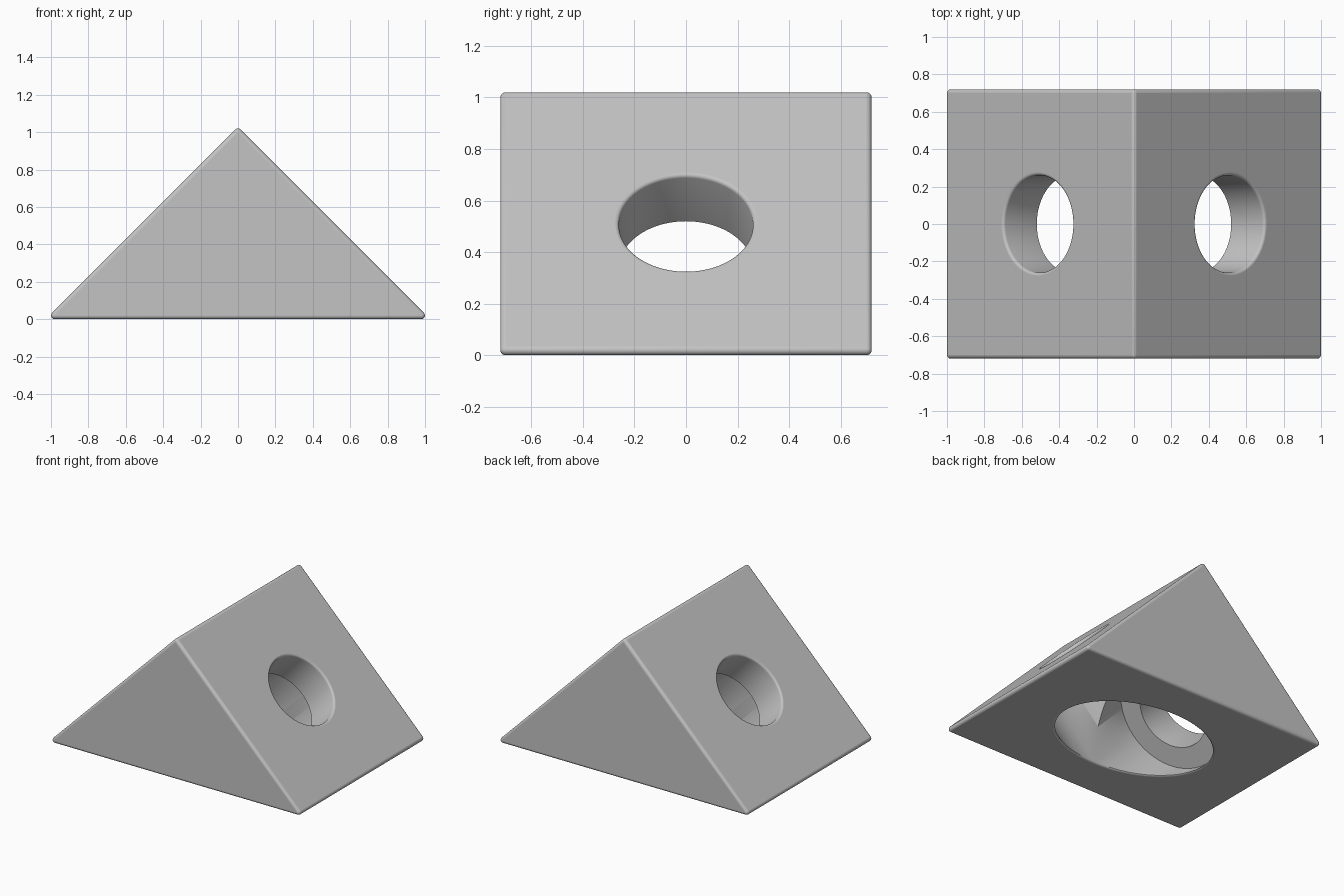
import bpy
import bmesh
import math
from mathutils import Matrix, Vector

if "Cube" in bpy.data.objects:
    bpy.data.objects.remove(bpy.data.objects["Cube"], do_unlink=True)

HALF = 1.028      # half base and apex height before rounding
DEPTH = 0.72      # half depth
ROUND = 0.02      # outer edge radius
HOLE = 0.26       # through hole radius
BORE = 0.41       # counterbore radius
SEAT = 0.475      # counterbore floor, measured along the hole axis
RIM = 0.015       # hole rim rounding
SLOPE = HALF / math.sqrt(2)

grey = bpy.data.materials.new("light grey")
grey.use_nodes = True
grey.diffuse_color = (0.55, 0.55, 0.55, 1)
grey.node_tree.nodes["Principled BSDF"].inputs["Base Color"].default_value = (0.55, 0.55, 0.55, 1)


def make_object(name, bm):
    bmesh.ops.recalc_face_normals(bm, faces=bm.faces)
    mesh = bpy.data.meshes.new(name)
    bm.to_mesh(mesh)
    bm.free()
    obj = bpy.data.objects.new(name, mesh)
    bpy.context.collection.objects.link(obj)
    mesh.materials.append(grey)
    return obj


def lathe(name, profile, matrix, steps=96):
    """Closed solid turned around z from (radius, height) points."""
    bm = bmesh.new()
    verts = [bm.verts.new((r, 0, z)) for r, z in profile]
    edges = [bm.edges.new(pair) for pair in zip(verts, verts[1:])]
    bmesh.ops.spin(bm, geom=verts + edges, cent=(0, 0, 0), axis=(0, 0, 1),
                   angle=math.tau, steps=steps, use_duplicate=False)
    bmesh.ops.remove_doubles(bm, verts=bm.verts, dist=1e-5)
    bmesh.ops.transform(bm, matrix=matrix, verts=bm.verts)
    return make_object(name, bm)


# Rounded wedge: hull around a small sphere at each inset corner
bm = bmesh.new()
inset = ROUND / math.tan(math.pi / 8)
corners = [(HALF - inset, ROUND), (inset - HALF, ROUND), (0, HALF - ROUND * math.sqrt(2))]
for x, z in corners:
    for y in (ROUND - DEPTH, DEPTH - ROUND):
        place = Matrix.Translation((x, y, z)) @ Matrix.Rotation(math.pi / 2, 4, 'X')
        bmesh.ops.create_uvsphere(bm, u_segments=16, v_segments=8, radius=ROUND, matrix=place)
bmesh.ops.delete(bm, geom=list(bm.faces), context='FACES_ONLY')
bmesh.ops.delete(bm, geom=list(bm.edges), context='EDGES_FACES') if bm.edges else None
if not bm.verts:
    raise RuntimeError("corner points missing")
hull = bmesh.ops.convex_hull(bm, input=list(bm.verts))
inner = [v for v in bm.verts if not v.link_faces]
bmesh.ops.delete(bm, geom=inner, context='VERTS')
bmesh.ops.dissolve_limit(bm, angle_limit=0.01, verts=bm.verts, edges=bm.edges)
wedge = make_object("wedge_bracket", bm)

# Stepped hole cutters, square to each slope, with a rounded rim
quarter = [i * math.pi / 8 for i in range(5)]
rim = [(HOLE + RIM * (1 - math.cos(a)), SLOPE - RIM + RIM * math.sin(a)) for a in quarter]
profile = [(0, -0.5), (BORE, -0.5), (BORE, SEAT), (HOLE, SEAT)] + rim
profile += [(HOLE + RIM, 0.9), (0, 0.9)]
cutters = [lathe(name, profile, Matrix.Rotation(side * math.pi / 4, 4, 'Y'))
           for name, side in (("left_hole_cutter", 1), ("right_hole_cutter", -1))]

# Rounded mouth of the bores in the base
mouth = [(BORE + RIM * (1 - math.cos(a)), RIM - RIM * math.sin(a)) for a in quarter]
profile = [(0, RIM)] + mouth + [(BORE + RIM, -0.1), (0, -0.1)]
cutters.append(lathe("base_mouth_cutter", profile,
                     Matrix.Scale(math.sqrt(2), 4, Vector((1, 0, 0)))))

for cutter in cutters:
    cut = wedge.modifiers.new(cutter.name, 'BOOLEAN')
    cut.operation = 'DIFFERENCE'
    cut.solver = 'EXACT'
    cut.object = cutter

# Apply the cuts, then discard the cutters
bpy.context.view_layer.update()
evaluated = wedge.evaluated_get(bpy.context.evaluated_depsgraph_get())
mesh = bpy.data.meshes.new_from_object(evaluated)
wedge.modifiers.clear()
wedge.data = mesh
for cutter in cutters:
    bpy.data.objects.remove(cutter, do_unlink=True)
mesh.materials.clear()
mesh.materials.append(grey)

# Smooth rounds and bores, with the large flats kept true
bpy.ops.object.select_all(action='DESELECT')
wedge.select_set(True)
bpy.context.view_layer.objects.active = wedge
bpy.ops.object.shade_smooth_by_angle(angle=math.radians(35))
for face in mesh.polygons:
    if face.area > 0.05:
        face.use_smooth = False
